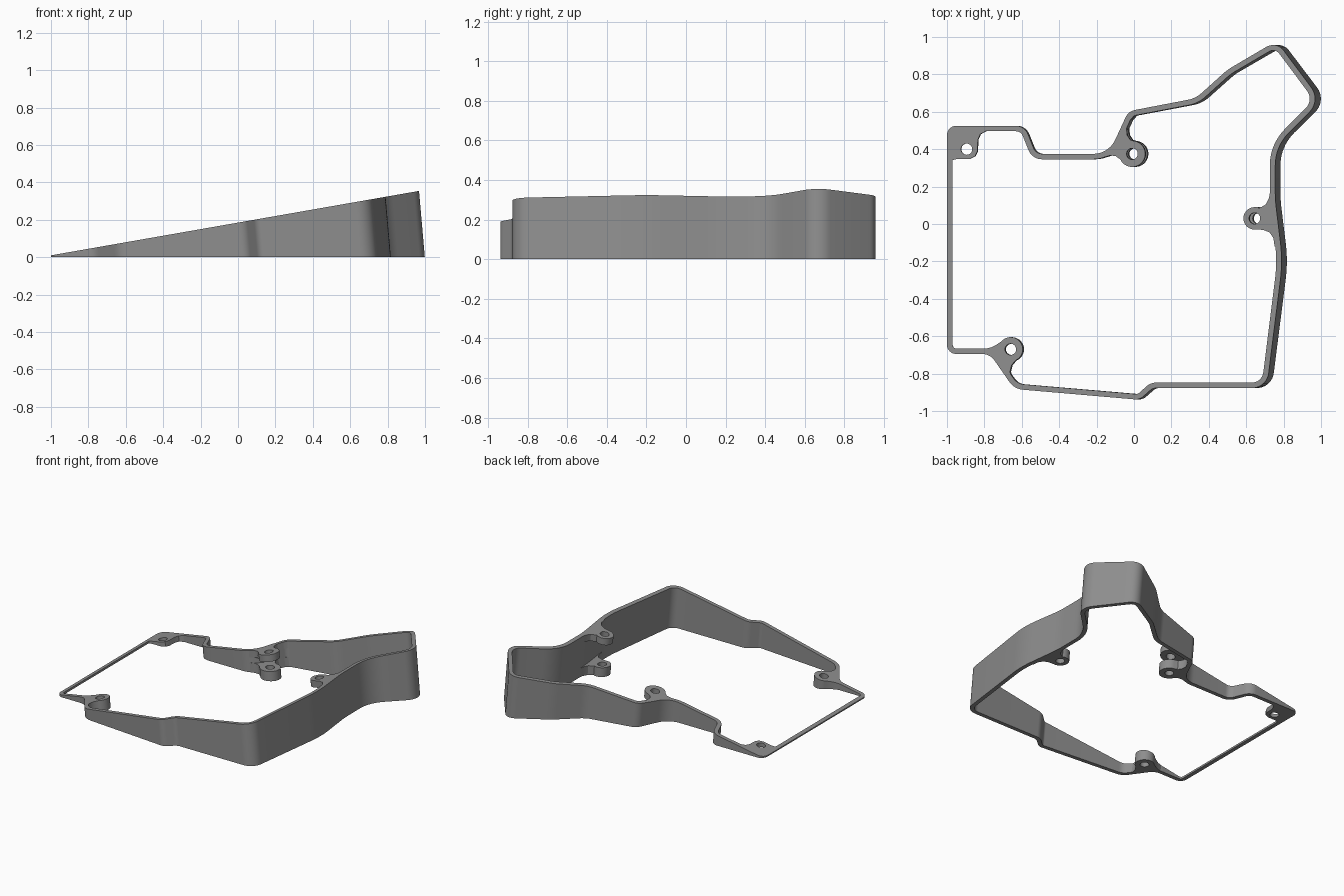
import bpy, bmesh, math
from mathutils import Vector

if "Cube" in bpy.data.objects:
    bpy.data.objects.remove(bpy.data.objects["Cube"])

LEAN = 0.0875      # sideways lean of the walls per unit of height
WALL = 0.029       # wall thickness


def top_z(x):
    return 0.01 + 0.175 * (x + 1)


def place(x, y, z):
    """Point below the sloped top outline, moved along the leaning wall."""
    return Vector((x + LEAN * (top_z(x) - z), y, z))


def rounded(corners, steps=10):
    """Closed outline with each corner (x, y, radius) replaced by an arc."""
    pts, n = [], len(corners)
    for i, (x, y, r) in enumerate(corners):
        p = Vector((x, y))
        a = (Vector(corners[i - 1][:2]) - p).normalized()
        b = (Vector(corners[(i + 1) % n][:2]) - p).normalized()
        half = a.angle(b) / 2
        c = p + (a + b).normalized() * (r / math.sin(half))
        s = p + a * (r / math.tan(half)) - c
        e = p + b * (r / math.tan(half)) - c
        sweep = s.angle_signed(e)
        a0 = math.atan2(s.y, s.x)
        for k in range(steps + 1):
            t = a0 - sweep * k / steps
            pts.append(c + Vector((math.cos(t), math.sin(t))) * r)
    return pts


def inset(pts, d):
    """Offset a clockwise outline inwards."""
    out = []
    for i, p in enumerate(pts):
        a = (p - pts[i - 1]).normalized()
        b = (pts[(i + 1) % len(pts)] - p).normalized()
        na, nb = Vector((a.y, -a.x)), Vector((b.y, -b.x))
        m = (na + nb).normalized()
        out.append(p + m * (d / max(m.dot(nb), 0.5)))
    return out


def arc(c, r, a0, a1, steps=24):
    return [(c[0] + r * math.cos(math.radians(a0 + (a1 - a0) * k / steps)),
             c[1] + r * math.sin(math.radians(a0 + (a1 - a0) * k / steps)))
            for k in range(steps + 1)]


def finish(name, bm):
    bmesh.ops.recalc_face_normals(bm, faces=bm.faces)
    me = bpy.data.meshes.new(name)
    bm.to_mesh(me)
    bm.free()
    me.materials.append(grey)
    ob = bpy.data.objects.new(name, me)
    bpy.context.collection.objects.link(ob)
    bpy.ops.object.select_all(action='DESELECT')
    ob.select_set(True)
    bpy.context.view_layer.objects.active = ob
    bpy.ops.object.shade_smooth_by_angle(angle=math.radians(30))


def pad(name, outline, centre, low, high, hole=0.03):
    """Flat plate with a bolt hole between two height rules."""
    bm = bmesh.new()
    loops = [outline, arc(centre, hole, 0, 345, 23)]
    layers = []
    for rule in (low, high):
        edges, rings = [], []
        for loop in loops:
            vs = [bm.verts.new(place(x, y, rule(x))) for x, y in loop]
            edges += [bm.edges.new((vs[i - 1], vs[i])) for i in range(len(vs))]
            rings.append(vs)
        bmesh.ops.triangle_fill(bm, edges=edges, use_beauty=True)
        layers.append(rings)
    for lo, hi in zip(*layers):
        for i in range(len(lo)):
            bm.faces.new((lo[i - 1], lo[i], hi[i], hi[i - 1]))
    finish(name, bm)


grey = bpy.data.materials.new("mid_grey")
grey.diffuse_color = (0.27, 0.27, 0.27, 1)
grey.use_nodes = True
grey.node_tree.nodes["Principled BSDF"].inputs["Base Color"].default_value = grey.diffuse_color

# Wedge-shaped perimeter wall, clockwise from the back left corner
outer = rounded([
    (-1, 0.525, .05), (-0.585, 0.525, .07), (-0.525, 0.375, .05),
    (-0.135, 0.375, .13), (-0.03, 0.603, .07), (0.33, 0.672, .15),
    (0.50, 0.825, .3), (0.762, 0.979, .07), (1.0, 0.66, .1),
    (0.755, 0.415, .25), (0.755, 0.13, .8), (0.795, -0.2, .8),
    (0.71, -0.877, .09), (0.1, -0.877, .05), (0.03, -0.94, .06),
    (-0.64, -0.882, .1), (-0.77, -0.695, .08), (-1, -0.695, .05)])
inner = inset(outer, WALL)
bm = bmesh.new()
rings = [[bm.verts.new(place(p.x, p.y, top_z(p.x) if top else 0)) for p in loop]
         for loop, top in ((outer, 0), (outer, 1), (inner, 1), (inner, 0))]
for k in range(4):
    a, b = rings[k], rings[(k + 1) % 4]
    for i in range(len(a)):
        bm.faces.new((a[i - 1], a[i], b[i], b[i - 1]))
finish("perimeter_wall", bm)

# Bolt pads: outlines join a round ear to the wall
corner = [(-.985, .32), (-.97, .342), (-.945, .348), (-.88, .348), (-.85, .362),
          (-.837, .39), (-.835, .45), (-.822, .48), (-.79, .498), (-.77, .51),
          (-.97, .51), (-.985, .49)]
c_front = (-.66, -.67)
front = arc(c_front, .065, 140, -65) + [
    (-.655, -.755), (-.663, -.79), (-.655, -.825), (-.63, -.85), (-.60, -.868),
    (-.65, -.86), (-.705, -.77), (-.765, -.685), (-.83, -.68),
    (-.80, -.668), (-.765, -.66), (-.735, -.645)]
c_back = (-.01, .375)
back = arc(c_back, .07, 205, 445) + [
    (-.02, .45), (-.037, .475), (-.04, .51), (-.03, .545), (0, .578),
    (-.02, .585), (-.045, .545), (-.10, .428), (-.15, .378), (-.22, .36),
    (-.18, .351), (-.13, .366), (-.10, .364)]
c_right = (.645, .03)
right = arc(c_right, .06, 65, 270) + [
    (.69, -.031), (.725, -.045), (.745, -.075), (.752, -.12), (.768, -.12),
    (.745, .19), (.73, .19), (.722, .14), (.705, .105)]


def ground(x):
    return 0.0


def foot(x):
    return 0.07


def under_top(x):
    return top_z(x) - 0.05


pad("corner_pad", corner, (-.895, .4), ground, top_z)
pad("front_pad", front, c_front, ground, top_z)
for name, outline, c in (("back", back, c_back), ("right", right, c_right)):
    pad(name + "_lower_pad", outline, c, ground, foot)
    pad(name + "_upper_pad", outline, c, under_top, top_z)
